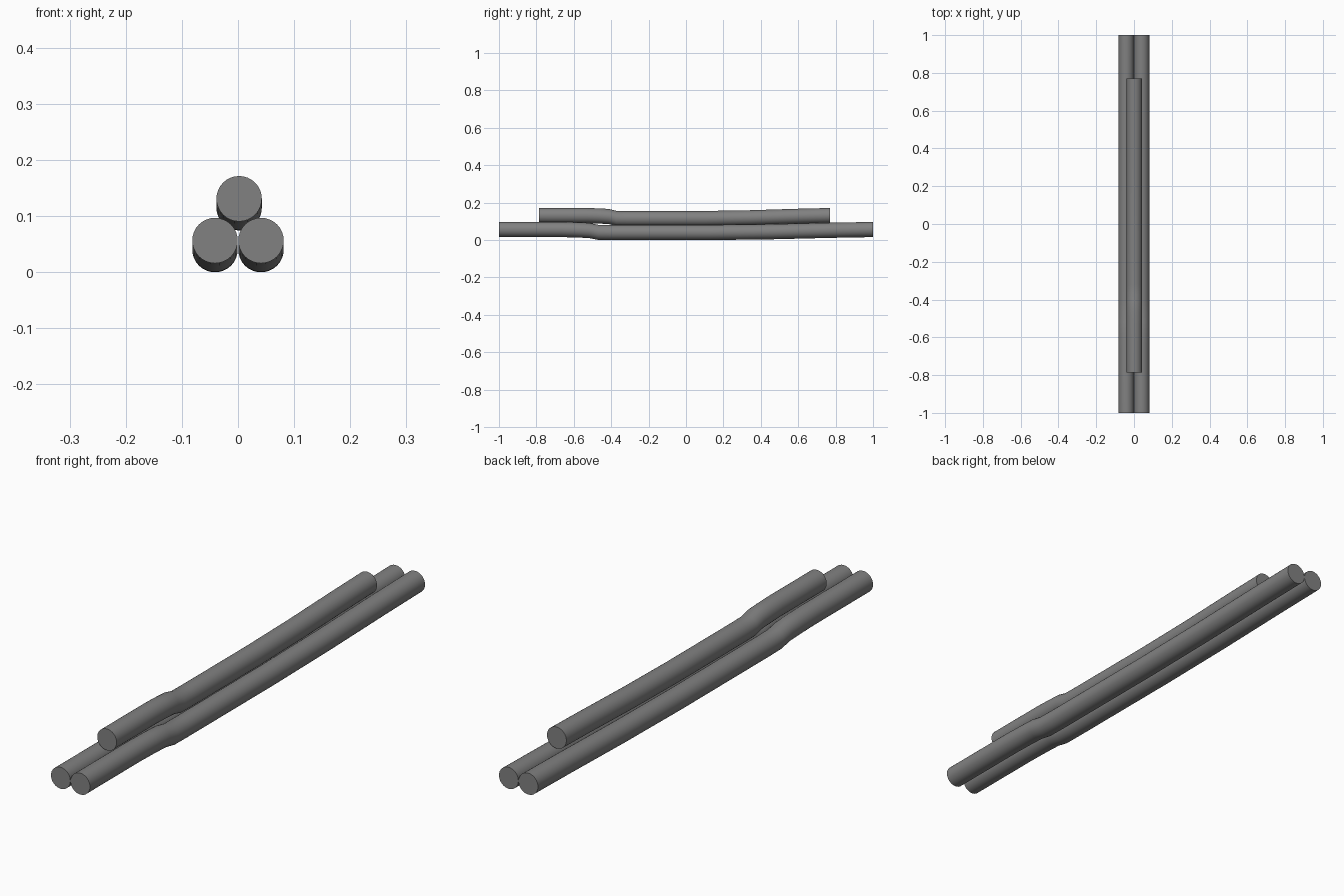
import bpy, bmesh, math

cube = bpy.data.objects.get("Cube")
if cube:
    bpy.data.objects.remove(cube, do_unlink=True)

grey = bpy.data.materials.new("dark_grey")
grey.use_nodes = True
colour = (0.22, 0.22, 0.22, 1)
grey.diffuse_color = colour
grey.node_tree.nodes["Principled BSDF"].inputs["Base Color"].default_value = colour

SIDES, RADIUS = 32, 0.0405

# Sagging centre line: position along the pipe, height above its lowest point
SAG = [(-1, .016), (-.67, .016), (-.59, .014), (-.52, .011), (-.47, .001),
       (-.4, 0), (.12, 0), (.45, .004), (.78, .012), (1, .016)]


def pipe(name, x, z, length, shift):
    """Loft upright rings along the sagging line and cap both ends."""
    bm = bmesh.new()
    rings = []
    for t, rise in SAG:
        ring = []
        for i in range(SIDES):
            a = math.tau * i / SIDES
            ring.append(bm.verts.new((x + RADIUS * math.cos(a), t * length + shift,
                                      z + rise + RADIUS * math.sin(a))))
        rings.append(ring)
    for r, s in zip(rings, rings[1:]):
        for i in range(SIDES):
            j = (i + 1) % SIDES
            bm.faces.new((r[i], r[j], s[j], s[i]))
    bm.faces.new(rings[0])
    bm.faces.new(rings[-1])
    bmesh.ops.recalc_face_normals(bm, faces=bm.faces)
    mesh = bpy.data.meshes.new(name)
    bm.to_mesh(mesh)
    bm.free()
    mesh.materials.append(grey)
    obj = bpy.data.objects.new(name, mesh)
    bpy.context.collection.objects.link(obj)
    bpy.ops.object.select_all(action="DESELECT")
    obj.select_set(True)
    bpy.context.view_layer.objects.active = obj
    bpy.ops.object.shade_smooth_by_angle(angle=math.radians(40))


# Two long pipes side by side, with a shorter one resting on top
pipe("left_pipe", .041, RADIUS, 1, 0)
pipe("right_pipe", -.041, RADIUS, 1, 0)
pipe("top_pipe", .002, .115, .777, -.008)
